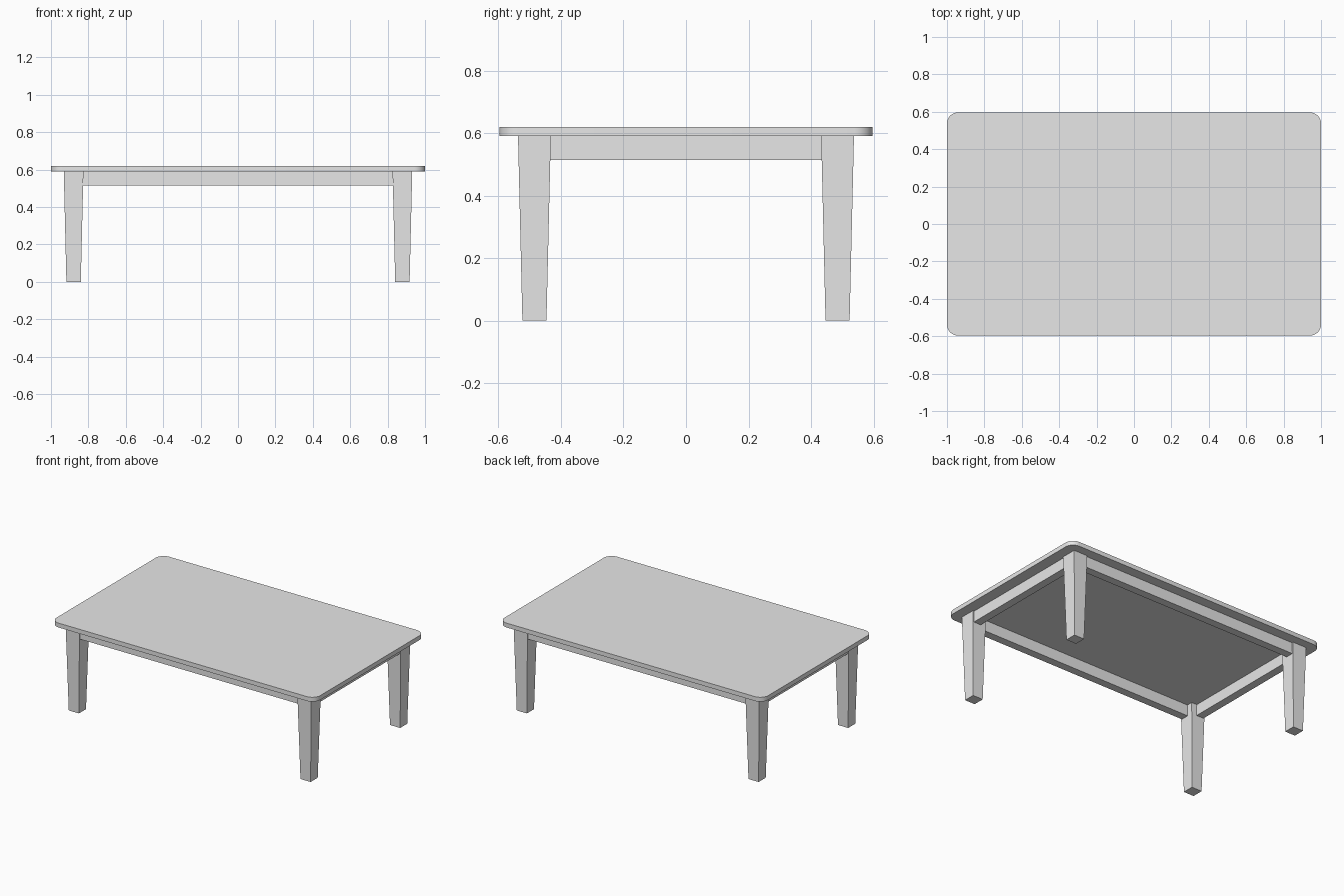
import bpy
import bmesh

default = bpy.data.objects.get("Cube")
if default:
    bpy.data.objects.remove(default, do_unlink=True)

# Single plain grey finish
GREY = (0.8, 0.8, 0.8, 1.0)
grey = bpy.data.materials.new("plain_grey")
grey.use_nodes = True
grey.diffuse_color = GREY
grey.node_tree.nodes["Principled BSDF"].inputs["Base Color"].default_value = GREY

TOP_Z, UNDER_Z, APRON_Z = 0.62, 0.59, 0.514
LEG_X, LEG_Y = 0.879, 0.485
LEG_TOP, LEG_FOOT = 0.0525, 0.0385   # half widths
APRON_OUT, APRON_THICK = 0.043, 0.055


def box(name, low, high, taper=1.0, corner=0.0):
    """Box between two corners; taper scales the bottom, corner rounds upright edges."""
    size = [h - l for l, h in zip(low, high)]
    centre = [(h + l) / 2 for l, h in zip(low, high)]
    bm = bmesh.new()
    bmesh.ops.create_cube(bm, size=1)
    for v in bm.verts:
        scale = taper if v.co.z < 0 else 1.0
        v.co.x *= size[0] * scale
        v.co.y *= size[1] * scale
        v.co.z *= size[2]
    if corner:
        upright = [e for e in bm.edges
                   if abs(e.verts[0].co.z - e.verts[1].co.z) > size[2] / 2]
        bmesh.ops.bevel(bm, geom=upright, offset=corner, segments=8,
                        profile=0.5, affect='EDGES')
    mesh = bpy.data.meshes.new(name)
    bm.to_mesh(mesh)
    bm.free()
    mesh.materials.append(grey)
    obj = bpy.data.objects.new(name, mesh)
    obj.location = centre
    bpy.context.collection.objects.link(obj)
    return obj


# Table top with rounded corners
top = box("table_top", (-1, -0.597, UNDER_Z), (1, 0.597, TOP_Z), corner=0.06)
bpy.context.view_layer.objects.active = top
top.select_set(True)
bpy.ops.object.shade_smooth_by_angle()

# Four legs tapering toward the floor
for side, sx in (("left", 1), ("right", -1)):
    for end, sy in (("front", -1), ("back", 1)):
        x, y = sx * LEG_X, sy * LEG_Y
        box(f"{end}_{side}_leg", (x - LEG_TOP, y - LEG_TOP, 0),
            (x + LEG_TOP, y + LEG_TOP, UNDER_Z), taper=LEG_FOOT / LEG_TOP)

# Apron rails between the legs, set just behind their outer faces
for name, s in (("front_apron", -1), ("back_apron", 1)):
    outer = LEG_Y + APRON_OUT
    y0, y1 = sorted((s * outer, s * (outer - APRON_THICK)))
    box(name, (-LEG_X, y0, APRON_Z), (LEG_X, y1, UNDER_Z))
for name, s in (("left_apron", 1), ("right_apron", -1)):
    outer = LEG_X + APRON_OUT
    x0, x1 = sorted((s * outer, s * (outer - APRON_THICK)))
    box(name, (x0, -LEG_Y, APRON_Z), (x1, LEG_Y, UNDER_Z))
